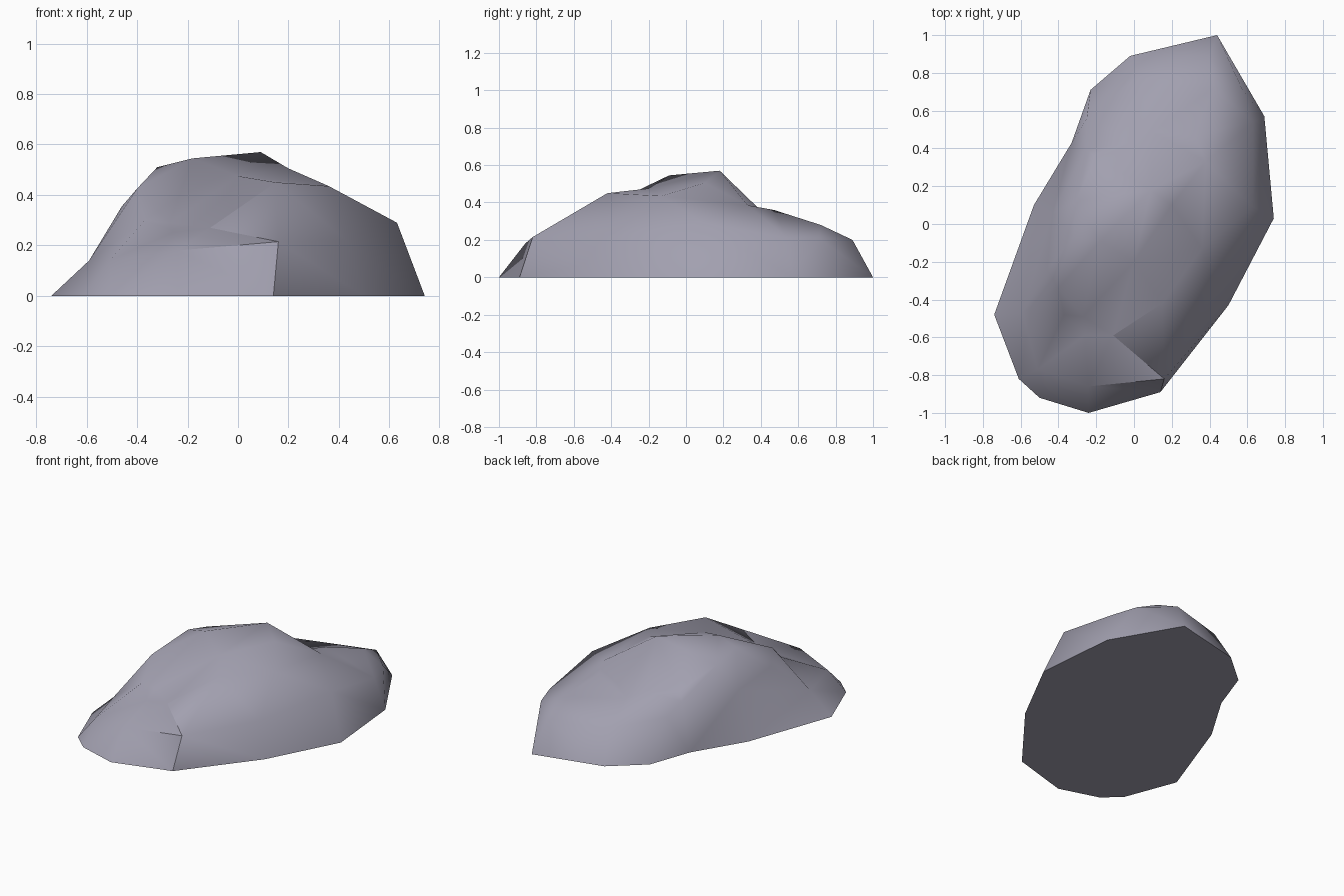
import bpy, bmesh, math
from mathutils import Vector
from mathutils.geometry import delaunay_2d_cdt

if "Cube" in bpy.data.objects:
    bpy.data.objects.remove(bpy.data.objects["Cube"])

# ground outline of the boulder (x, y), counter-clockwise
outline = [(0.44, 1.0), (-0.02, 0.89), (-0.23, 0.71), (-0.33, 0.43), (-0.53, 0.10),
           (-0.74, -0.48), (-0.61, -0.82), (-0.50, -0.92), (-0.24, -1.0),
           (0.14, -0.89), (0.50, -0.43), (0.74, 0.03), (0.69, 0.57)]

# shoulder: the top of the steep side wall, a closed ring
shoulder = [(0.40, 0.89, 0.20), (0.02, 0.78, 0.20), (-0.25, 0.56, 0.265), (-0.25, 0.40, 0.31),
            (-0.43, 0.06, 0.30), (-0.59, -0.47, 0.14), (-0.51, -0.77, 0.14),
            (-0.24, -0.86, 0.18), (0.16, -0.82, 0.215), (0.43, -0.38, 0.22),
            (0.63, 0.09, 0.29), (0.63, 0.54, 0.21), (0.575, 0.71, 0.21)]

# crest: broken edge around the raised cap, a closed ring
crest = [(-0.11, -0.59, 0.27), (0.15, -0.42, 0.45), (0.36, -0.13, 0.435), (0.38, 0.33, 0.385),
         (0.32, 0.47, 0.36), (0.10, 0.49, 0.27), (0.0, 0.43, 0.32), (-0.20, 0.35, 0.35),
         (-0.31, 0.12, 0.46), (-0.32, -0.07, 0.51), (-0.40, -0.34, 0.425),
         (-0.37, -0.48, 0.30), (-0.27, -0.49, 0.29)]

# summit ridge and single knobs
summit = [(-0.18, -0.09, 0.545), (0.09, 0.18, 0.57), (0.20, 0.10, 0.505)]
knobs = [(0.0, -0.20, 0.475), (0.42, 0.72, 0.28), (-0.46, -0.24, 0.355), (-0.26, -0.59, 0.25)]


def edge_chain(start, count, closed=True):
    return [(start + i, start + (i + 1) % count) for i in range(count if closed else count - 1)]


points = [(x, y, 0.0) for x, y in outline] + shoulder + crest + summit + knobs
n, m, c = len(outline), len(shoulder), len(crest)
# sharp crack running up the front right corner
crack = [9, n + 8, n + m, n + m + 1]
edges = edge_chain(n, m) + edge_chain(n + m, c) + edge_chain(n + m + c, len(summit), False)
edges += [(crack[1], crack[2])]
flat, _, tris, origin, _, _ = delaunay_2d_cdt(
    [Vector(p[:2]) for p in points], edges, [list(range(n))], 1, 1e-5)

# boulder: triangulated skin over the breaklines plus a flat underside
bm = bmesh.new()
verts = []
for v, src in zip(flat, origin):
    z = points[src[0]][2] if src else 0.25
    verts.append(bm.verts.new((v.x, v.y, z)))
by_source = {src[0]: v for v, src in zip(verts, origin) if src}
for t in tris:
    bm.faces.new([verts[i] for i in t])
bmesh.ops.contextual_create(bm, geom=[e for e in bm.edges if e.is_boundary])
bmesh.ops.recalc_face_normals(bm, faces=bm.faces[:])
for a, b in zip(crack, crack[1:]):
    e = bm.edges.get((by_source[a], by_source[b]))
    if e:
        e.smooth = False
mesh = bpy.data.meshes.new("boulder")
bm.to_mesh(mesh)
bm.free()
boulder = bpy.data.objects.new("boulder", mesh)
bpy.context.collection.objects.link(boulder)

stone = bpy.data.materials.new("grey stone")
stone.diffuse_color = (0.36, 0.35, 0.43, 1)
stone.use_nodes = True
stone.node_tree.nodes["Principled BSDF"].inputs["Base Color"].default_value = stone.diffuse_color
mesh.materials.append(stone)

bpy.context.view_layer.objects.active = boulder
boulder.select_set(True)
bpy.ops.object.shade_smooth_by_angle(angle=math.radians(55), keep_sharp_edges=True)
